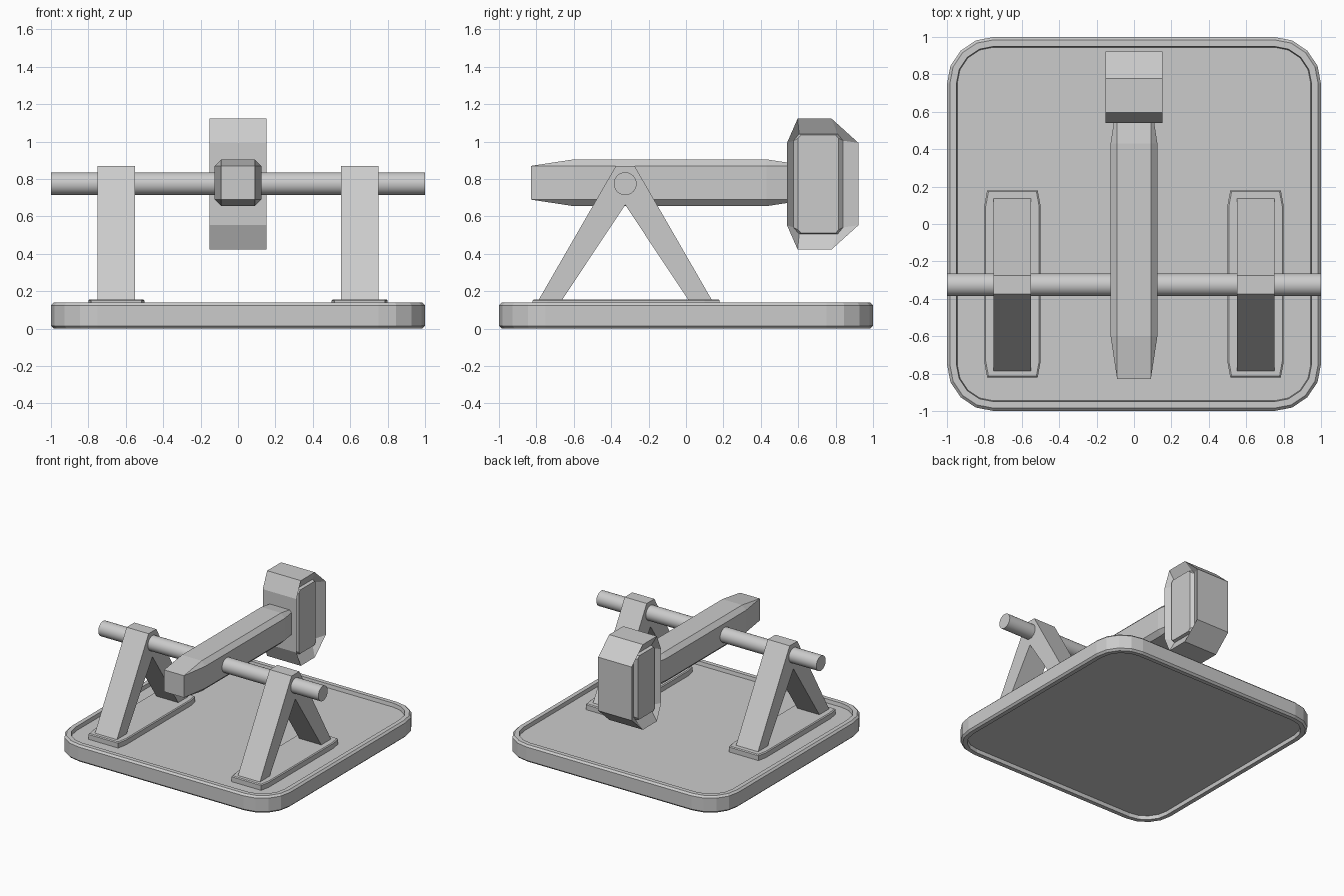
import bpy, bmesh, math

if "Cube" in bpy.data.objects:
    bpy.data.objects.remove(bpy.data.objects["Cube"])

def loft(name, rings):
    """Skin a list of equal-length rings and cap both ends."""
    bm = bmesh.new()
    loops = [[bm.verts.new(p) for p in ring] for ring in rings]
    for a, b in zip(loops, loops[1:]):
        n = len(a)
        for i in range(n):
            bm.faces.new((a[i], a[(i + 1) % n], b[(i + 1) % n], b[i]))
    bm.faces.new(loops[0][::-1])
    bm.faces.new(loops[-1])
    bmesh.ops.remove_doubles(bm, verts=bm.verts, dist=1e-5)
    bmesh.ops.recalc_face_normals(bm, faces=bm.faces)
    mesh = bpy.data.meshes.new(name)
    bm.to_mesh(mesh)
    bm.free()
    ob = bpy.data.objects.new(name, mesh)
    bpy.context.collection.objects.link(ob)
    return ob

def rounded_square(half, z, seg=4):
    r = half - 0.75
    pts = []
    for k, (sx, sy) in enumerate([(1, 1), (-1, 1), (-1, -1), (1, -1)]):
        for i in range(seg + 1):
            a = math.pi / 2 * (k + i / seg)
            pts.append((sx * 0.75 + r * math.cos(a), sy * 0.75 + r * math.sin(a), z))
    return pts

# Base tray, recessed on top and underneath
loft("base", [rounded_square(h, z) for h, z in [
    (0.945, 0.03), (0.95, 0.0), (0.985, 0.0), (1.0, 0.015),
    (1.0, 0.125), (0.985, 0.14), (0.95, 0.14), (0.945, 0.11)]])

# A-frame supports with foot plates, left and right
PIVOT_Y, PIVOT_Z = -0.325, 0.775
a_frame = [(-0.465, 0.15), (-0.05, 0.87), (0.05, 0.87), (0.465, 0.15),
           (0.34, 0.15), (0.0, 0.662), (-0.34, 0.15)]

def plate_ring(cx, z, inset):
    w, l = 0.15 - inset, 0.5 - inset
    half = [(w, -l + 0.08), (w, l - 0.08), (w - 0.015, l), (-w + 0.015, l)]
    return [(cx + s * x, -0.32 + s * y, z) for s in (1, -1) for x, y in half]

for side, cx in (("left", -0.65), ("right", 0.65)):
    loft(side + "_foot_plate", [plate_ring(cx, 0.105, 0), plate_ring(cx, 0.15, 0),
                                plate_ring(cx, 0.157, 0.007)])
    loft(side + "_support", [[(cx + dx, PIVOT_Y + y, z) for y, z in a_frame]
                             for dx in (-0.1, 0.1)])

# Axle
bpy.ops.mesh.primitive_cylinder_add(vertices=32, radius=0.061, depth=2,
                                    location=(0, PIVOT_Y, PIVOT_Z),
                                    rotation=(0, math.pi / 2, 0))
bpy.context.object.name = "axle"
bpy.ops.object.shade_smooth_by_angle()

# Beam: octagonal section tapering to a rectangle at the ends
def beam_ring(y, grow):
    w, h = 0.09, 0.09
    q = [(w + grow, -h), (w + grow, h), (w, h + grow), (-w, h + grow)]
    return [(s * x, y, 0.78 + s * z) for s in (1, -1) for x, z in q]

loft("beam", [beam_ring(-0.83, 0), beam_ring(-0.6, 0.035),
              beam_ring(0.43, 0.035), beam_ring(0.66, 0)])

# Hammer head: chamfered block with sunken cheeks holding a raised panel
def head_ring(x, front, back, front_flat, back_flat, half_h, half_side):
    q = [(front, half_side), (front_flat, half_h), (back_flat, half_h), (back, half_side)]
    return [(x, y, 0.773 + z) for y, z in q] + [(x, y, 0.773 - z) for y, z in q[::-1]]

cheek = [(0.135, 0.60, 0.815, 0.615, 0.80, 0.262, 0.245),
         (0.11, 0.575, 0.84, 0.605, 0.81, 0.268, 0.232),
         (0.153, 0.54, 0.922, 0.597, 0.778, 0.35, 0.22)]
rings = [head_ring(-c[0], *c[1:]) for c in cheek]
rings += [head_ring(*c) for c in reversed(cheek)]
loft("hammer_head", rings)
